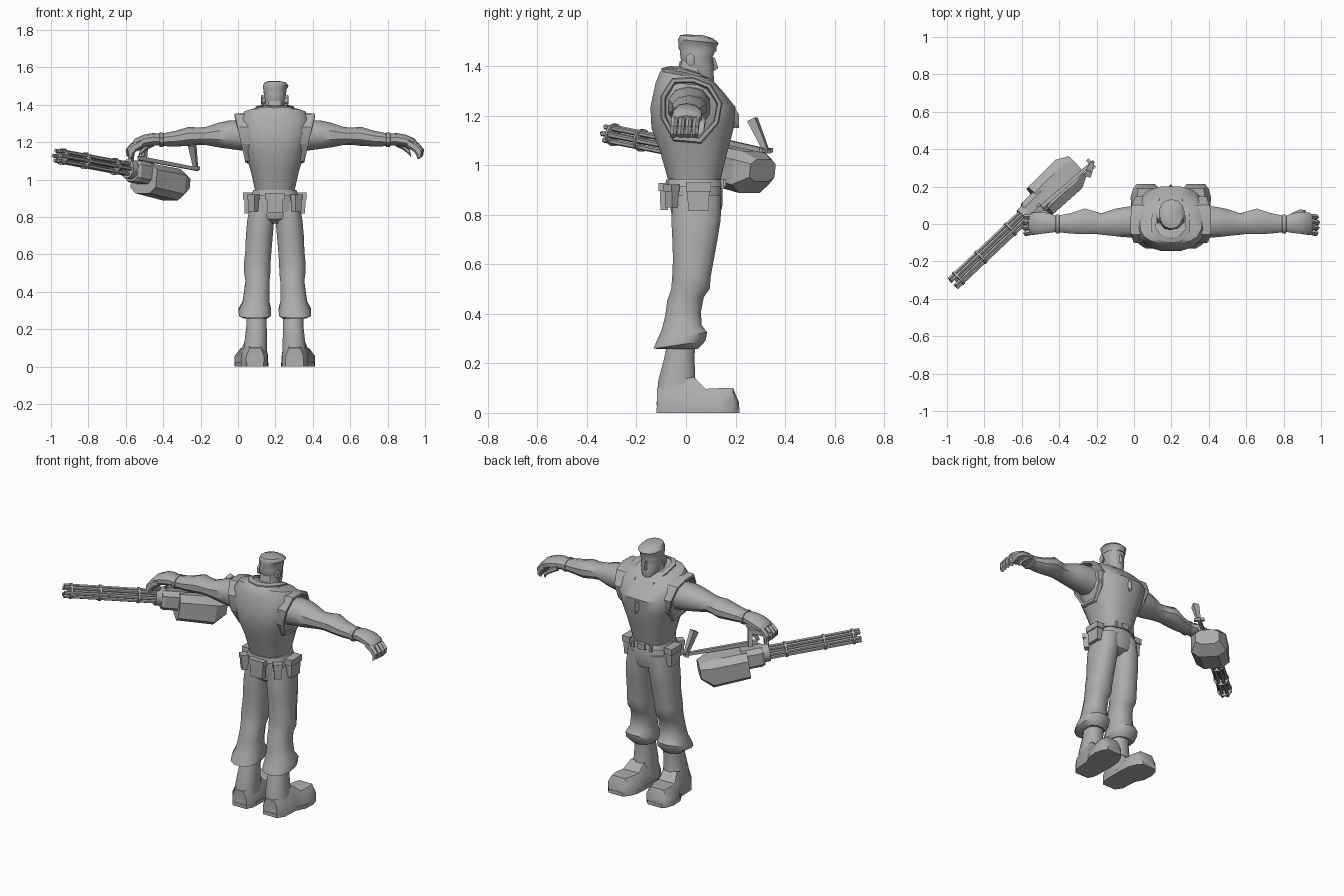
import bpy, bmesh, math
from mathutils import Vector, Matrix

CX = 0.197  # centre line of the figure
mat = bpy.data.materials.new("plain_grey")
mat.diffuse_color = (0.42, 0.42, 0.42, 1)


def loft(name, rings, wrap=False, angle=38, matrix=None):
    """Skin a list of equal-length point rings; cap the ends unless wrapped."""
    bm = bmesh.new()
    vs = [[bm.verts.new(p) for p in r] for r in rings]
    n, m = len(vs[0]), len(vs)
    for i in range(m if wrap else m - 1):
        a, b = vs[i], vs[(i + 1) % m]
        for j in range(n):
            k = (j + 1) % n
            bm.faces.new((a[j], a[k], b[k], b[j]))
    if not wrap:
        bm.faces.new(vs[0])
        bm.faces.new(vs[-1])
    if matrix:
        bm.transform(matrix)
    bmesh.ops.recalc_face_normals(bm, faces=bm.faces)
    me = bpy.data.meshes.new(name)
    bm.to_mesh(me)
    bm.free()
    ob = bpy.data.objects.new(name, me)
    bpy.context.collection.objects.link(ob)
    me.materials.append(mat)
    bpy.ops.object.select_all(action='DESELECT')
    ob.select_set(True)
    bpy.context.view_layer.objects.active = ob
    bpy.ops.object.shade_smooth_by_angle(angle=math.radians(angle))
    return ob


def oval(n, ra, rb, p=1.0):
    """Rounded outline; p below 1 makes it boxier."""
    out = []
    for i in range(n):
        t = 2 * math.pi * (i + 0.5) / n
        c, s = math.cos(t), math.sin(t)
        out.append((ra * math.copysign(abs(c) ** p, c), rb * math.copysign(abs(s) ** p, s)))
    return out


def flat_ring(z, cx, rx, y0, y1, n=12, p=0.8, tilt=0.0):
    """Horizontal ring spanning y0..y1, optionally tilted along y."""
    return [(cx + a, (y0 + y1) / 2 + b, z + tilt * b) for a, b in oval(n, rx, (y1 - y0) / 2, p)]


def arm_ring(s, x, y, z, ry, rz, n=10, lean=0.0):
    return [(CX + s * (x + lean * b), y + a, z + b) for a, b in oval(n, ry, rz, 0.9)]


def box(name, c, size, taper=1.0, rot=0.0, matrix=None):
    """Box whose bottom is scaled by taper."""
    x, y, z = (v / 2 for v in size)
    q = [(-x, -y), (x, -y), (x, y), (-x, y)]
    m = Matrix.Translation(c) @ Matrix.Rotation(rot, 4, 'Z')
    if matrix:
        m = matrix @ m
    return loft(name, [[(a * taper, b * taper, -z) for a, b in q], [(a, b, z) for a, b in q]], matrix=m)


# Vest body
loft("vest", [flat_ring(z, CX, rx, a, b, 16, 0.75, t) for z, rx, a, b, t in (
    (.945, .108, -.075, .142, 0), (1.05, .132, -.105, .168, 0), (1.15, .165, -.142, .195, 0),
    (1.235, .190, -.146, .202, 0), (1.315, .195, -.125, .150, -.12),
    (1.358, .165, -.105, .115, -.2), (1.375, .09, -.08, .09, -.25))])

# Collar with a V neck on the chest
path = [(0, -.085, 1.385), (.055, -.075, 1.388), (.092, -.03, 1.385), (.088, .05, 1.362),
        (.058, .115, 1.318), (0, .2, 1.20)]
path += [(-x, y, z) for x, y, z in path[-2:0:-1]]
rings = []
for x, y, z in path:
    d = Vector((x, y - .03, 0)).normalized() * .014
    rings.append([(CX + x + k * d.x, y + k * d.y, z + h) for k, h in ((-1, -.05), (-1, .012), (1, .006), (1, -.05))])
loft("collar", rings, wrap=True, angle=25)

# Neck, head, beret
loft("neck", [flat_ring(z, CX, r, a, b, 10, .9) for z, r, a, b in (
    (1.27, .085, -.06, .12), (1.35, .062, -.04, .085), (1.42, .052, -.025, .075))])
loft("head", [flat_ring(z, CX, r, a, b, 12, .85) for z, r, a, b in (
    (1.328, .024, .06, .108), (1.345, .038, .03, .115), (1.375, .052, -.005, .112),
    (1.41, .057, -.02, .112), (1.435, .06, -.024, .108), (1.455, .061, -.027, .118), (1.485, .058, -.024, .11))])
loft("nose", [[(CX + a, y, z) for a, y in ((-w, .10), (0, t), (w, .10))]
              for z, w, t in ((1.383, .014, .118), (1.392, .015, .13), (1.435, .007, .116))])
loft("beret", [flat_ring(z, CX + dx, r, a, b, 14, .9, t) for z, dx, r, a, b, t in (
    (1.462, 0, .062, -.029, .122, -.05), (1.482, 0, .063, -.030, .124, -.05),
    (1.500, .004, .070, -.032, .132, -.1), (1.518, .002, .058, -.024, .11, -.1),
    (1.526, -.004, .03, 0, .07, -.05))])

for s in (-1, 1):
    side = "left" if s < 0 else "right"
    loft(side + "_ear", [[(CX + s * x, .018 + a, 1.425 + b) for a, b in oval(6, r, 1.6 * r)]
                         for x, r in ((.05, .012), (.07, .018), (.073, .012))])

    # Flared armhole with a recessed opening
    hole = [(.10, 1.325), (.03, 1.352), (-.055, 1.35), (-.10, 1.28), (-.10, 1.19),
            (-.05, 1.10), (.06, 1.09), (.13, 1.17), (.145, 1.25)]

    def hole_ring(dx, k):
        return [(CX + s * (dx + .215 + (z - 1.35) * .22), .015 + (y - .015) * k, 1.235 + (z - 1.235) * k)
                for y, z in hole]
    loft(side + "_armhole", [hole_ring(-.11, .98), hole_ring(-.01, 1.02), hole_ring(0, .98),
                             hole_ring(0, .87), hole_ring(-.03, .83)], angle=28)

    # Arm, wristband, hand
    loft(side + "_arm", [arm_ring(s, *r) for r in (
        (.12, .015, 1.235, .09, .085), (.20, .012, 1.238, .088, .08), (.25, .01, 1.24, .084, .075),
        (.30, .008, 1.238, .076, .066), (.37, 0, 1.233, .060, .048), (.41, .008, 1.232, .063, .046),
        (.46, .014, 1.231, .072, .051), (.53, .004, 1.219, .058, .042), (.61, 0, 1.212, .045, .033))])
    loft(side + "_wristband", [arm_ring(s, x, 0, 1.212, a, b) for x, a, b in (
        (.595, .048, .036), (.598, .052, .039), (.615, .052, .039), (.618, .046, .034))])
    loft(side + "_palm", [arm_ring(s, *r) for r in (
        (.61, 0, 1.213, .043, .032), (.65, .005, 1.215, .055, .034),
        (.70, .006, 1.206, .062, .034), (.735, .004, 1.190, .06, .03, 10, .4), (.75, .003, 1.178, .05, .022, 10, .5))])
    for i in range(4):
        y = .044 - i * .029
        k = -.006 * abs(i - 1.3)
        loft(f"{side}_finger_{i}", [arm_ring(s, x + k, y - d, z, .0145, r, 6, l) for x, z, d, r, l in (
            (.72, 1.195, 0, .02, .3), (.762, 1.172, .003, .02, .6),
            (.783, 1.146, .006, .014, 1.2), (.783, 1.118, .008, .009, 1.2))])
    loft(side + "_thumb", [arm_ring(s, x, y, z, a, b, 6) for x, y, z, a, b in (
        (.645, .04, 1.20, .02, .022), (.69, .064, 1.175, .016, .018),
        (.72, .062, 1.145, .013, .014), (.728, .05, 1.125, .008, .008))])

    # Trouser leg with a bulging cuff
    loft(side + "_trouser_leg", [flat_ring(z, CX + s * c, r, a, b, 12, .85, t) for z, c, r, a, b, t in (
        (.88, .064, .068, -.055, .145, 0), (.78, .076, .074, -.062, .143, 0), (.70, .083, .074, -.058, .13, 0),
        (.62, .088, .072, -.055, .115, 0), (.55, .094, .073, -.058, .102, 0), (.50, .094, .072, -.062, .098, 0),
        (.46, .093, .066, -.078, .074, .1), (.40, .097, .070, -.086, .062, .1), (.345, .101, .074, -.10, .066, .1),
        (.305, .107, .089, -.124, .088, .2), (.275, .107, .088, -.134, .082, .15), (.258, .104, .066, -.10, .05, 0))])

    # Boot: shaft, foot and sole
    loft(side + "_boot_shaft", [flat_ring(z, CX + s * c, r, a, b, 12, .85) for z, c, r, a, b in (
        (.30, .098, .055, -.072, .04), (.22, .098, .056, -.09, .036), (.13, .102, .062, -.114, .04),
        (.03, .108, .07, -.122, .06))])
    loft(side + "_boot_foot", [[(CX + s * (c + w * i), y, h * j) for i, j in (
        (-1, 0), (1, 0), (1, .55), (.62, 1), (-.62, 1), (-1, .55))] for y, c, w, h in (
            (-.118, .105, .048, .10), (-.08, .108, .07, .12), (.03, .112, .072, .145), (.08, .122, .086, .097),
            (.14, .128, .088, .10), (.19, .132, .07, .10), (.213, .135, .048, .045))])
    loft(side + "_boot_sole", [[(CX + s * x, y, z) for x, y in (
        (.06, -.12), (.15, -.12), (.178, -.06), (.183, .02), (.213, .08), (.21, .15), (.183, .215),
        (.085, .215), (.04, .14), (.034, .07), (.036, -.06))] for z in (0, .022)])

    # Belt pouches on the hip and behind it
    box(side + "_hip_pouch", (CX + s * .142, .05, .87), (.044, .092, .105), .9)
    box(side + "_hip_flap", (CX + s * .144, .05, .912), (.052, .102, .036))
    box(side + "_rear_pouch", (CX + s * .115, -.058, .875), (.045, .036, .09), .9, s * .7)
    box(side + "_rear_flap", (CX + s * .116, -.06, .907), (.052, .042, .028), 1, s * .7)
    box(side + "_belt_loop", (CX + s * .06, .147, .925), (.014, .014, .04))

# Hips, belt, central pouch, buckle
loft("hips", [flat_ring(z, CX, r, a, b, 14, .8) for z, r, a, b in (
    (.95, .106, -.072, .14), (.90, .122, -.068, .148), (.84, .136, -.066, .148),
    (.79, .12, -.055, .135), (.765, .06, -.02, .09))])
loft("belt", [flat_ring(z, CX, r, a, b, 14, .8) for z, r, a, b in (
    (.913, .122, -.078, .15), (.913, .128, -.084, .155), (.943, .118, -.08, .15), (.943, .1, -.07, .14))])
box("back_pouch", (CX, -.088, .87), (.09, .035, .10), .88)
box("back_flap", (CX, -.090, .912), (.104, .042, .034))
box("buckle", (CX, .155, .927), (.05, .012, .032))

# Rotary gun, laid out along its own axis from the muzzle back
u = Vector((.72, .68, -.135)).normalized()
w = Vector((u.y, -u.x, 0)).normalized()
v = w.cross(u)
G = Matrix((u, w, v)).transposed().to_4x4()
G.translation = Vector((-.968, -.318, 1.128))


def gun_tube(name, s0, s1, r, y=0, z=0, n=8):
    return loft(name, [[(s, y + a, z + b) for a, b in oval(n, r, r)] for s in (s0, s1)], matrix=G)


for i in range(6):
    t = i * math.pi / 3
    gun_tube(f"barrel_{i}", 0, .56, .0105, .031 * math.cos(t), .031 * math.sin(t), 6)
for i, s0 in enumerate((.035, .20, .42)):
    gun_tube(f"barrel_clamp_{i}", s0, s0 + .012, .046, n=12)
gun_tube("barrel_core", .02, .56, .010)
gun_tube("rotor_hub", .52, .58, .052, n=12)


def hexa(s, wd, top, bot):
    return [(s, a * wd, top if b > 0 else bot) if abs(a) < 1 else (s, a * wd, (top + bot) / 2 + b * (top - bot) * .3)
            for a, b in ((-1, -1), (-.55, -1), (.55, -1), (1, -1), (1, 1), (.55, 1), (-.55, 1), (-1, 1))]


loft("gun_receiver", [hexa(.555, .05, .048, -.06), hexa(.57, .06, .052, -.065), hexa(.68, .062, .052, -.065)],
     angle=25, matrix=G)
loft("gun_body", [hexa(.65, .098, .045, -.115), hexa(.86, .104, .045, -.125), hexa(.925, .07, .02, -.07)],
     angle=25, matrix=G)


def bar(name, p, q, a, b):
    """Straight tapered bar between two world points."""
    p, q = Vector(p), Vector(q)
    d = (q - p).to_track_quat('Z', 'Y').to_matrix()
    return loft(name, [[c + d @ Vector((x * r, y * r, 0)) for x, y in ((-1, -1), (1, -1), (1, 1), (-1, 1))]
                       for c, r in ((p, a), (q, b))])


# Carry grip in the hand, rear rail and upright rear handle
bar("grip_front_post", (-.58, .04, 1.06), (-.565, .03, 1.16), .011, .011)
bar("grip_rear_post", (-.51, .10, 1.06), (-.495, .085, 1.19), .012, .012)
bar("grip_bar", (-.585, .01, 1.155), (-.49, .09, 1.185), .014, .014)
bar("rear_rail", (-.53, .06, 1.115), (-.215, .335, 1.055), .011, .009)
bar("rear_crosspiece", (-.25, .345, 1.06), (-.21, .30, 1.06), .009, .009)
bar("rear_handle", (-.225, .325, 1.055), (-.245, .268, 1.185), .010, .018)
